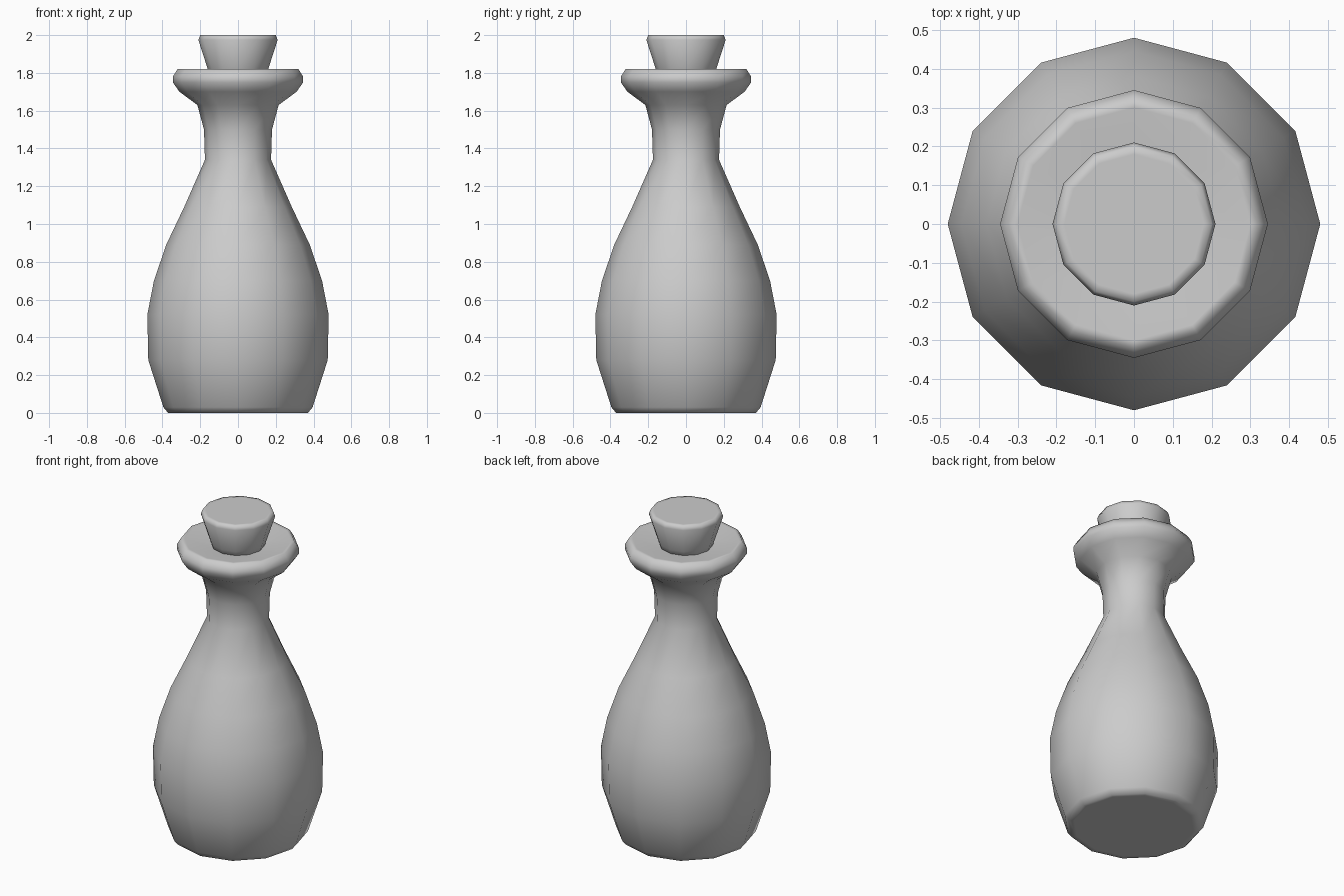
import bpy
import bmesh
from math import cos, sin, pi

SIDES = 12

cube = bpy.data.objects.get("Cube")
if cube:
    bpy.data.objects.remove(cube, do_unlink=True)

grey = bpy.data.materials.new("plain grey")
grey.use_nodes = True
colour = (0.6, 0.6, 0.6, 1)
grey.diffuse_color = colour
grey.node_tree.nodes["Principled BSDF"].inputs["Base Color"].default_value = colour


def lathe(name, profile):
    """Turn (radius, height) points about z and cap both ends."""
    bm = bmesh.new()
    angles = [2 * pi * i / SIDES for i in range(SIDES)]
    rings = [[bm.verts.new((r * cos(a), r * sin(a), z)) for a in angles]
             for r, z in profile]
    for low, high in zip(rings, rings[1:]):
        for i in range(SIDES):
            j = (i + 1) % SIDES
            bm.faces.new((low[i], low[j], high[j], high[i]))
    bm.faces.new(rings[0][::-1])
    bm.faces.new(rings[-1])
    mesh = bpy.data.meshes.new(name)
    bm.to_mesh(mesh)
    bm.free()
    mesh.materials.append(grey)
    mesh.shade_smooth()
    obj = bpy.data.objects.new(name, mesh)
    bpy.context.collection.objects.link(obj)
    return obj


# Bulbous body, narrow neck and flared lip with a shallow dished top
lathe("bottle", [
    (0.34, 0), (0.37, 0), (0.395, 0.03), (0.475, 0.28), (0.48, 0.52),
    (0.445, 0.70), (0.38, 0.89), (0.285, 1.09), (0.175, 1.34),
    (0.18, 1.50), (0.215, 1.63), (0.31, 1.70), (0.345, 1.75),
    (0.345, 1.78), (0.32, 1.82), (0.30, 1.82), (0.14, 1.79),
])

# Tapered stopper with a softened top edge
lathe("stopper", [
    (0.14, 1.76), (0.16, 1.82), (0.21, 1.975), (0.20, 2.0), (0.18, 2.0),
])
